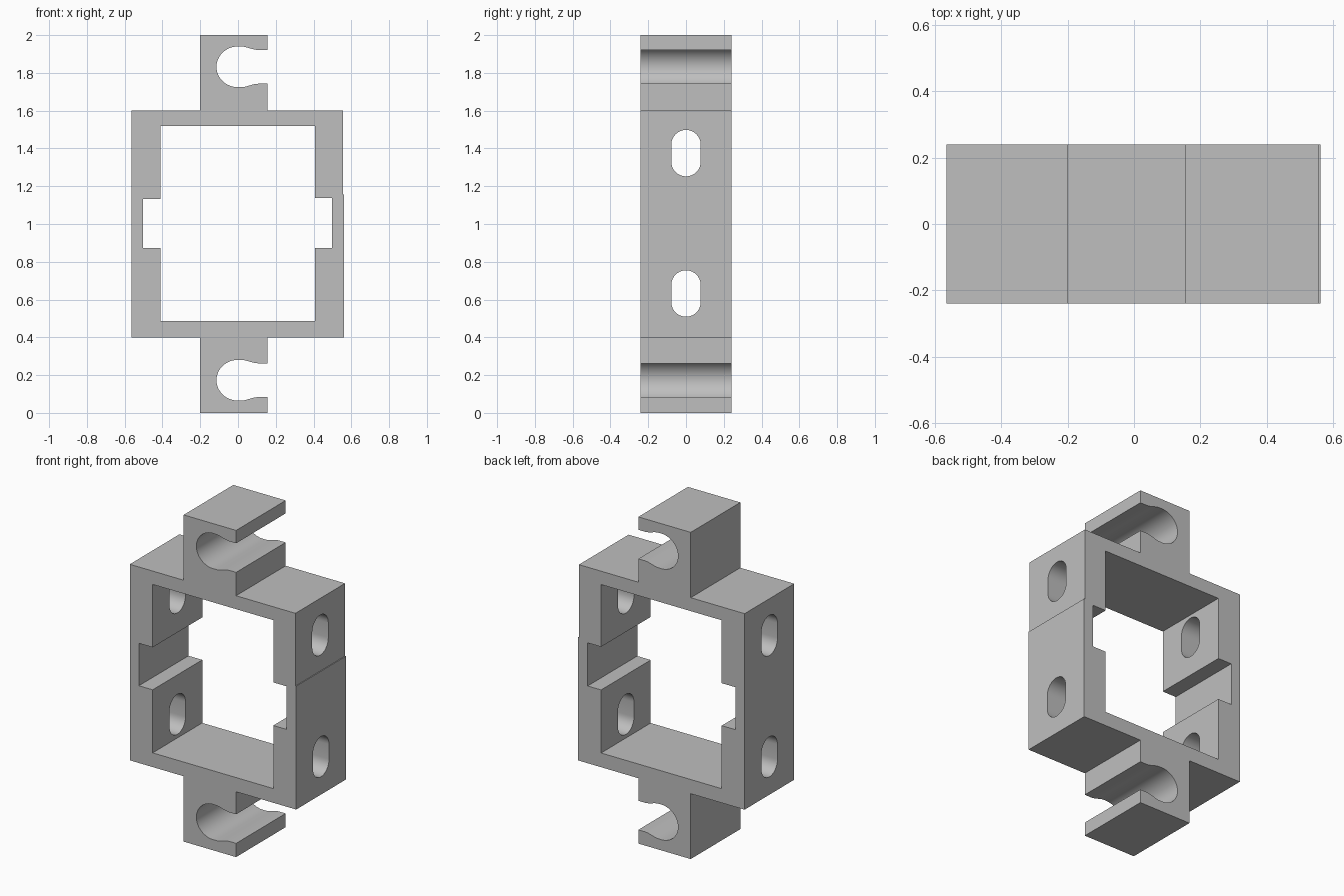
import bpy, bmesh, math

cube = bpy.data.objects.get("Cube")
if cube:
    bpy.data.objects.remove(cube, do_unlink=True)

grey = bpy.data.materials.new("plain grey")
grey.use_nodes = True
GREY = (0.52, 0.52, 0.52, 1)
grey.diffuse_color = GREY
grey.node_tree.nodes["Principled BSDF"].inputs["Base Color"].default_value = GREY

DEPTH = 0.24            # half depth of the bracket
CLIP_L, CLIP_R = -0.2, 0.155


def prism(name, outline, axis, half):
    """Extrude a 2D outline symmetrically along 'y' (x,z points) or 'x' (y,z points)."""
    bm = bmesh.new()
    def place(p, d):
        return (p[0], d, p[1]) if axis == "y" else (d, p[0], p[1])
    face = bm.faces.new([bm.verts.new(place(p, -half)) for p in outline])
    ext = bmesh.ops.extrude_face_region(bm, geom=[face])
    shift = (0, 2 * half, 0) if axis == "y" else (2 * half, 0, 0)
    verts = [g for g in ext["geom"] if isinstance(g, bmesh.types.BMVert)]
    bmesh.ops.translate(bm, verts=verts, vec=shift)
    bmesh.ops.recalc_face_normals(bm, faces=bm.faces)
    mesh = bpy.data.meshes.new(name)
    bm.to_mesh(mesh)
    bm.free()
    mesh.materials.append(grey)
    obj = bpy.data.objects.new(name, mesh)
    bpy.context.collection.objects.link(obj)
    return obj


def clip_mouth(zc):
    """Round pocket with a softly narrowed mouth, traced from lower to upper lip."""
    lip = [(CLIP_R, 0.089), (0.11, 0.089), (0.09, 0.091), (0.07, 0.096),
           (0.05, 0.102), (0.03, 0.107)]
    arc = [(0.114 * math.cos(a), 0.108 * math.sin(a))
           for a in (math.radians(270 - 7.5 * i) for i in range(25))]
    pts = [(x, -z) for x, z in lip] + arc + lip[::-1]
    return [(x, zc + z) for x, z in pts]


# Frame and both clips as one outline
outline = [(CLIP_L, 0), (CLIP_R, 0)]
outline += clip_mouth(0.173)
outline += [(CLIP_R, 0.4), (0.562, 0.4), (0.562, 1.155), (0.557, 1.155),
            (0.557, 1.6), (CLIP_R, 1.6)]
outline += clip_mouth(1.832)
outline += [(CLIP_R, 2), (CLIP_L, 2), (CLIP_L, 1.6), (-0.565, 1.6),
            (-0.565, 0.4), (CLIP_L, 0.4)]
bracket = prism("bracket_frame", outline, "y", DEPTH)

# Central window with a notch in each side wall
window = [(-0.41, 0.487), (0.407, 0.487), (0.407, 0.873), (0.498, 0.873),
          (0.498, 1.137), (0.407, 1.137), (0.407, 1.518), (-0.41, 1.518),
          (-0.41, 1.133), (-0.503, 1.133), (-0.503, 0.873), (-0.41, 0.873)]
cutters = [prism("window_cutter", window, "y", 0.5)]


# Rounded screw slots through both side walls
def slot(zc):
    r, straight = 0.078, 0.045
    pts = []
    for start, dz in ((0, straight), (180, -straight)):
        for i in range(17):
            a = math.radians(start + i * 180 / 16)
            pts.append((r * math.cos(a), zc + dz + r * math.sin(a)))
    return pts


for zc in (0.632, 1.375):
    cutters.append(prism("slot_cutter", slot(zc), "x", 0.8))

bpy.context.view_layer.objects.active = bracket
bracket.select_set(True)
for cutter in cutters:
    cutter.hide_render = True
    mod = bracket.modifiers.new("cut", "BOOLEAN")
    mod.operation = "DIFFERENCE"
    mod.solver = "EXACT"
    mod.object = cutter
    bpy.ops.object.modifier_apply(modifier=mod.name)
    bpy.data.objects.remove(cutter, do_unlink=True)

bpy.ops.object.shade_smooth_by_angle(angle=math.radians(30))
